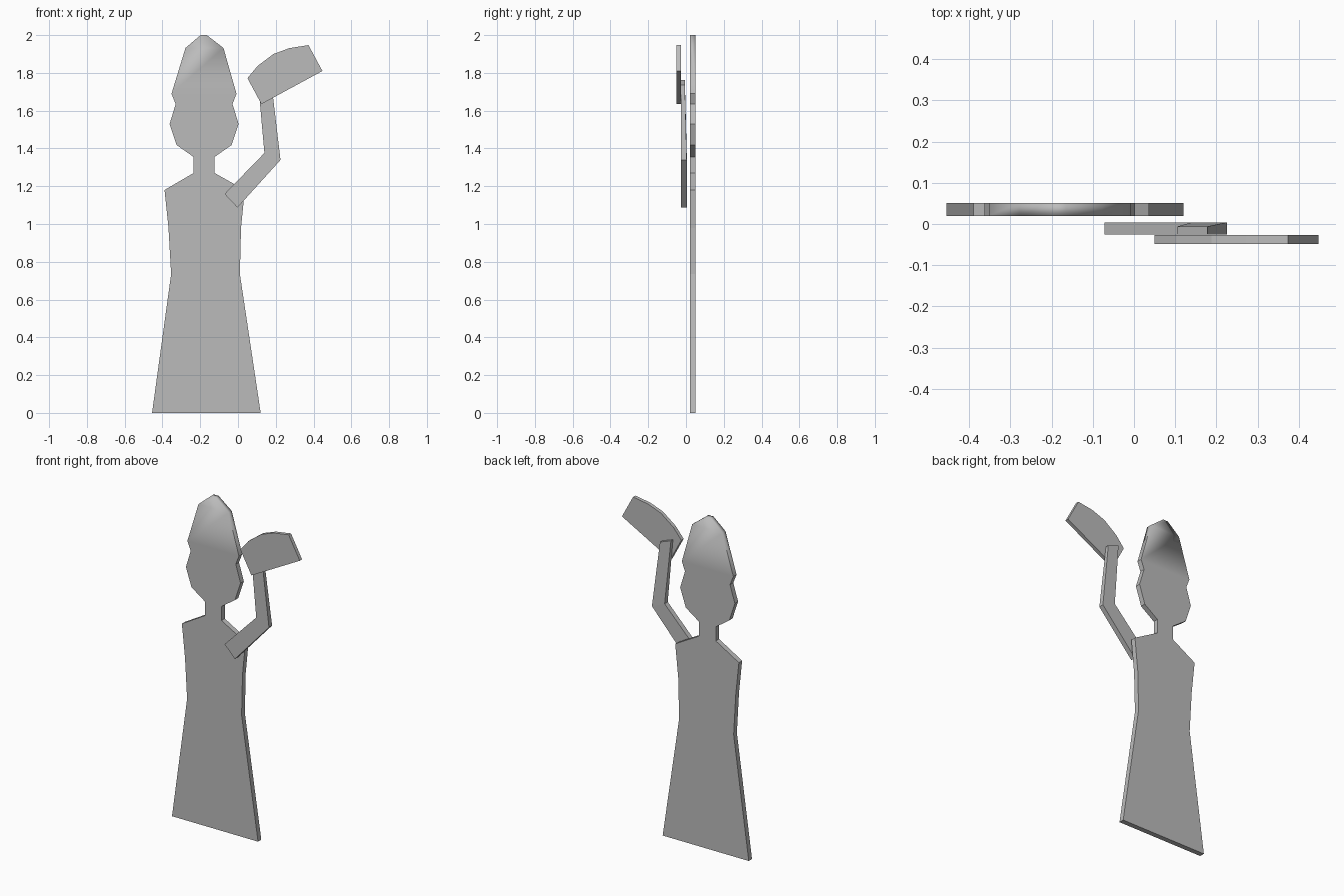
import bpy, bmesh

cube = bpy.data.objects.get("Cube")
if cube:
    bpy.data.objects.remove(cube, do_unlink=True)

grey = bpy.data.materials.new("plain grey")
grey.use_nodes = True
grey.diffuse_color = (0.5, 0.5, 0.5, 1)
grey.node_tree.nodes["Principled BSDF"].inputs["Base Color"].default_value = (0.5, 0.5, 0.5, 1)


def plate(name, outline, front, back, cuts=(), taper=None, round_above=None):
    """Flat cut-out from an (x, z) outline, between two y depths.
    cuts: pairs of outline points joined across both faces.
    taper: function giving the back depth from the height.
    round_above: rim edges wholly above this height shade smoothly."""
    bm = bmesh.new()
    n = len(outline)
    a = [bm.verts.new((x, front, z)) for x, z in outline]
    b = [bm.verts.new((x, taper(z) if taper else back, z)) for x, z in outline]
    bm.faces.new(a)
    bm.faces.new(b[::-1])
    for i in range(n):
        j = (i + 1) % n
        bm.faces.new((a[j], a[i], b[i], b[j]))
    for i, j in cuts:
        bmesh.ops.connect_verts(bm, verts=[a[i], a[j]])
        bmesh.ops.connect_verts(bm, verts=[b[i], b[j]])
    bmesh.ops.recalc_face_normals(bm, faces=bm.faces)
    if round_above is not None:
        for f in bm.faces:
            f.smooth = True
        for e in bm.edges:
            flat = e.calc_face_angle(0) < 0.01
            e.smooth = flat or min(v.co.z for v in e.verts) > round_above
    mesh = bpy.data.meshes.new(name)
    bm.to_mesh(mesh)
    bm.free()
    mesh.materials.append(grey)
    obj = bpy.data.objects.new(name, mesh)
    bpy.context.collection.objects.link(obj)
    return obj


# Figure: gown, neck, head and tall hair in one silhouette
figure = [
    (-0.455, 0), (0.12, 0), (0.01, 0.735), (0.016, 0.98), (0.036, 1.18),
    (-0.124, 1.27), (-0.124, 1.355), (-0.034, 1.418), (0.003, 1.53),
    (-0.029, 1.635), (-0.008, 1.69), (-0.077, 1.932), (-0.165, 2.0),
    (-0.198, 2.0), (-0.278, 1.932), (-0.352, 1.69), (-0.33, 1.635),
    (-0.362, 1.53), (-0.325, 1.418), (-0.235, 1.355), (-0.235, 1.27),
    (-0.389, 1.18), (-0.368, 0.98), (-0.354, 0.735)]
plate("figure", figure, 0.02, 0.051, cuts=[(10, 15), (11, 14)], round_above=1.8)

# Raised arm, thinning towards the hand
arm = [(-0.071, 1.159), (-0.003, 1.087), (0.225, 1.339),
       (0.178, 1.735), (0.105, 1.762), (0.14, 1.376)]
plate("raised_arm", arm, -0.026, 0.004, cuts=[(2, 5)],
      taper=lambda z: -0.006 if z > 1.5 else 0.004)

# Fan held in the hand
fan = [(0.124, 1.635), (0.447, 1.81), (0.373, 1.947), (0.272, 1.931),
       (0.188, 1.9), (0.103, 1.836), (0.05, 1.772)]
plate("hand_fan", fan, -0.049, -0.027)
